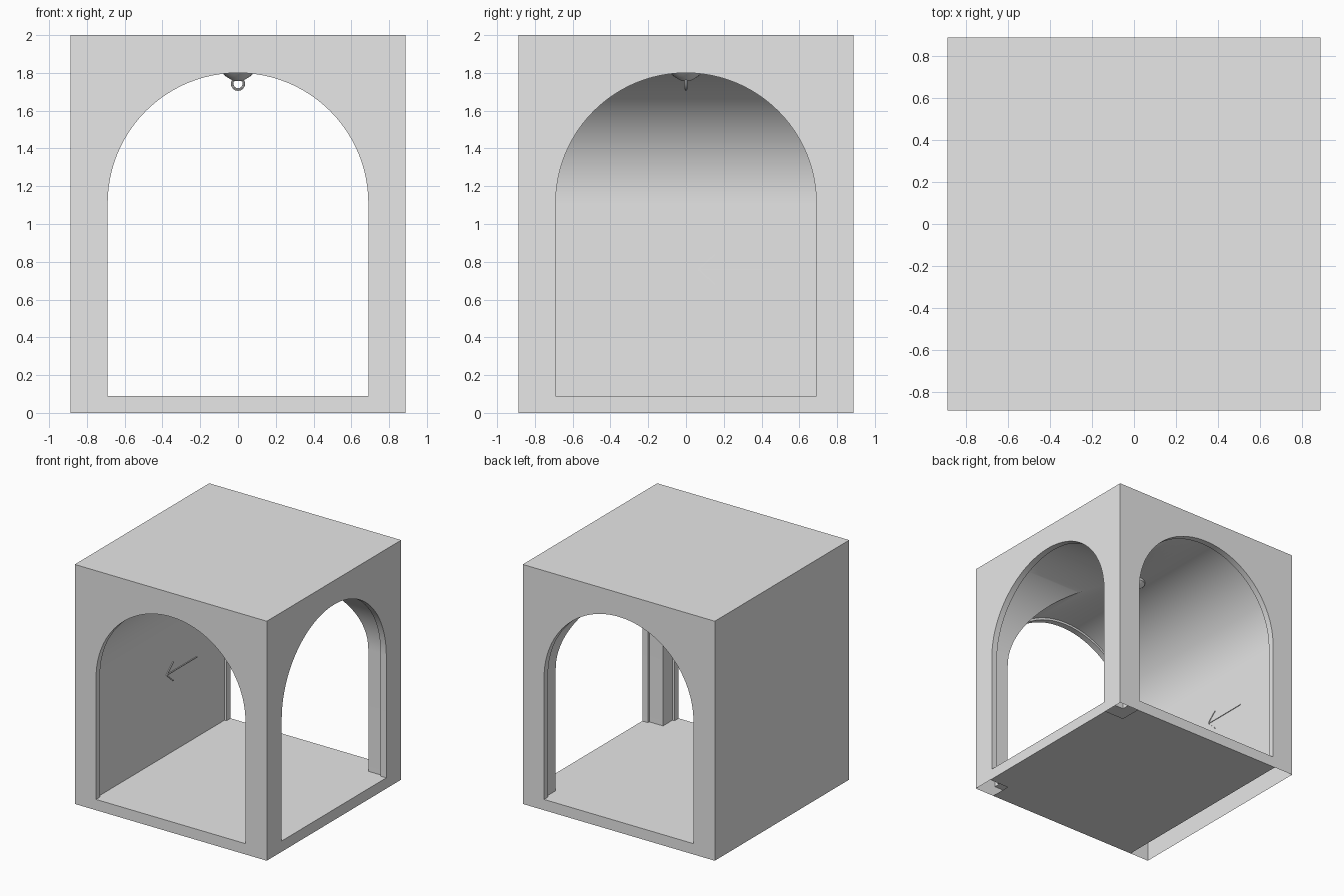
import bpy, bmesh, math
from mathutils import Vector

if "Cube" in bpy.data.objects:
    bpy.data.objects.remove(bpy.data.objects["Cube"])

HALF, TOP = 0.887, 2.0        # outer block
SILL, SPRING = 0.09, 1.11     # floor level, start of the arches
ROOM, DOOR = 0.708, 0.69      # half widths of the vaulted room and of the openings
LIP = 0.835                   # inner face of the thin arch frames

stone = bpy.data.materials.new("grey stone")
stone.diffuse_color = (0.8, 0.8, 0.8, 1)
stone.use_nodes = True
stone.node_tree.nodes["Principled BSDF"].inputs["Base Color"].default_value = stone.diffuse_color


def make_object(name, bm):
    bmesh.ops.recalc_face_normals(bm, faces=bm.faces)
    mesh = bpy.data.meshes.new(name)
    bm.to_mesh(mesh)
    bm.free()
    mesh.materials.append(stone)
    ob = bpy.data.objects.new(name, mesh)
    bpy.context.collection.objects.link(ob)
    return ob


def activate(ob):
    bpy.ops.object.select_all(action='DESELECT')
    ob.select_set(True)
    bpy.context.view_layer.objects.active = ob


def smooth(ob):
    activate(ob)
    bpy.ops.object.shade_smooth_by_angle(angle=math.radians(30))


def box(name, low, high):
    bm = bmesh.new()
    bmesh.ops.create_cube(bm, size=1)
    low, high = Vector(low), Vector(high)
    for v in bm.verts:
        v.co = (low + high) / 2 + v.co * (high - low)
    return make_object(name, bm)


def arch_cutter(name, radius, start, end, along_x, segments=48):
    """Round-headed arch profile pushed along x or y."""
    profile = [(radius, SILL)]
    for i in range(segments + 1):
        a = math.pi * i / segments
        profile.append((radius * math.cos(a), SPRING + radius * math.sin(a)))
    profile.append((-radius, SILL))
    bm = bmesh.new()
    face = bm.faces.new([bm.verts.new((start, p, z) if along_x else (p, start, z))
                         for p, z in profile])
    grown = bmesh.ops.extrude_face_region(bm, geom=[face])['geom']
    step = (end - start, 0, 0) if along_x else (0, end - start, 0)
    bmesh.ops.translate(bm, vec=step,
                        verts=[g for g in grown if isinstance(g, bmesh.types.BMVert)])
    return make_object(name, bm)


# Vaulted chamber: solid left wall, openings at front, back and right
chamber = box("vaulted_chamber", (-HALF, -HALF, 0), (HALF, HALF, TOP))
cutters = [arch_cutter("long_vault_cutter", ROOM, -LIP, LIP, False),
           arch_cutter("cross_vault_cutter", ROOM, 0, LIP, True),
           arch_cutter("front_back_door_cutter", DOOR, -1, 1, False),
           arch_cutter("right_door_cutter", DOOR, 0.01, 1, True)]
activate(chamber)
for cutter in cutters:
    mod = chamber.modifiers.new(cutter.name, 'BOOLEAN')
    mod.operation, mod.solver, mod.object = 'DIFFERENCE', 'EXACT', cutter
    bpy.ops.object.modifier_apply(modifier=mod.name)
for cutter in cutters:
    bpy.data.objects.remove(cutter)

# Open underside below the left wall and the two right piers
bm = bmesh.new()
bm.from_mesh(chamber.data)
for axis, pos in ((0, -ROOM), (0, ROOM), (1, -ROOM), (1, ROOM)):
    under = [f for f in bm.faces if f.calc_center_median().z < 1e-4]
    edges = {e for f in under for e in f.edges}
    verts = {v for f in under for v in f.verts}
    point = Vector((0, 0, 0))
    point[axis] = pos
    normal = Vector((0, 0, 0))
    normal[axis] = 1
    bmesh.ops.bisect_plane(bm, geom=under + list(edges) + list(verts),
                           plane_co=point, plane_no=normal)
hollow = []
for f in bm.faces:
    c = f.calc_center_median()
    if c.z < 1e-4 and (c.x < -ROOM or (c.x > ROOM and abs(c.y) > ROOM)):
        hollow.append(f)
bmesh.ops.delete(bm, geom=hollow, context='FACES_ONLY')
bm.to_mesh(chamber.data)
bm.free()
smooth(chamber)

# Ceiling boss at the crown of the vault
bm = bmesh.new()
rows = []
for r, z in ((0.02, 1.757), (0.04, 1.766), (0.065, 1.782), (0.085, 1.80), (0.09, 1.83)):
    rows.append([bm.verts.new((r * math.cos(math.tau * i / 24),
                               r * math.sin(math.tau * i / 24), z)) for i in range(24)])
for a, b in zip(rows, rows[1:]):
    for i in range(24):
        j = (i + 1) % 24
        bm.faces.new((a[i], a[j], b[j], b[i]))
bm.faces.new(rows[0])
bm.faces.new(rows[-1])
smooth(make_object("ceiling_boss", bm))

# Hanging ring below the boss
bpy.ops.mesh.primitive_torus_add(major_radius=0.031, minor_radius=0.007,
                                 major_segments=16, minor_segments=8,
                                 location=(0, 0, 1.743), rotation=(math.pi / 2, 0, 0))
ring = bpy.context.object
ring.name = "hanging_ring"
ring.data.materials.append(stone)
smooth(ring)


# Thin direction arrow on the left wall
def stroke(name, a, b, width=0.008):
    a, b = Vector((0, *a)), Vector((0, *b))
    ob = box(name, (-0.003, -width / 2, 0), (0.003, width / 2, (b - a).length))
    ob.location = (-ROOM + 0.003, a.y, a.z)
    ob.rotation_euler.x = math.atan2(-(b - a).y, (b - a).z)


stroke("arrow_shaft", (0.065, 0.76), (0.465, 0.76))
stroke("arrow_upper_barb", (0.065, 0.76), (0.155, 0.84))
stroke("arrow_lower_barb", (0.065, 0.76), (0.155, 0.68))
